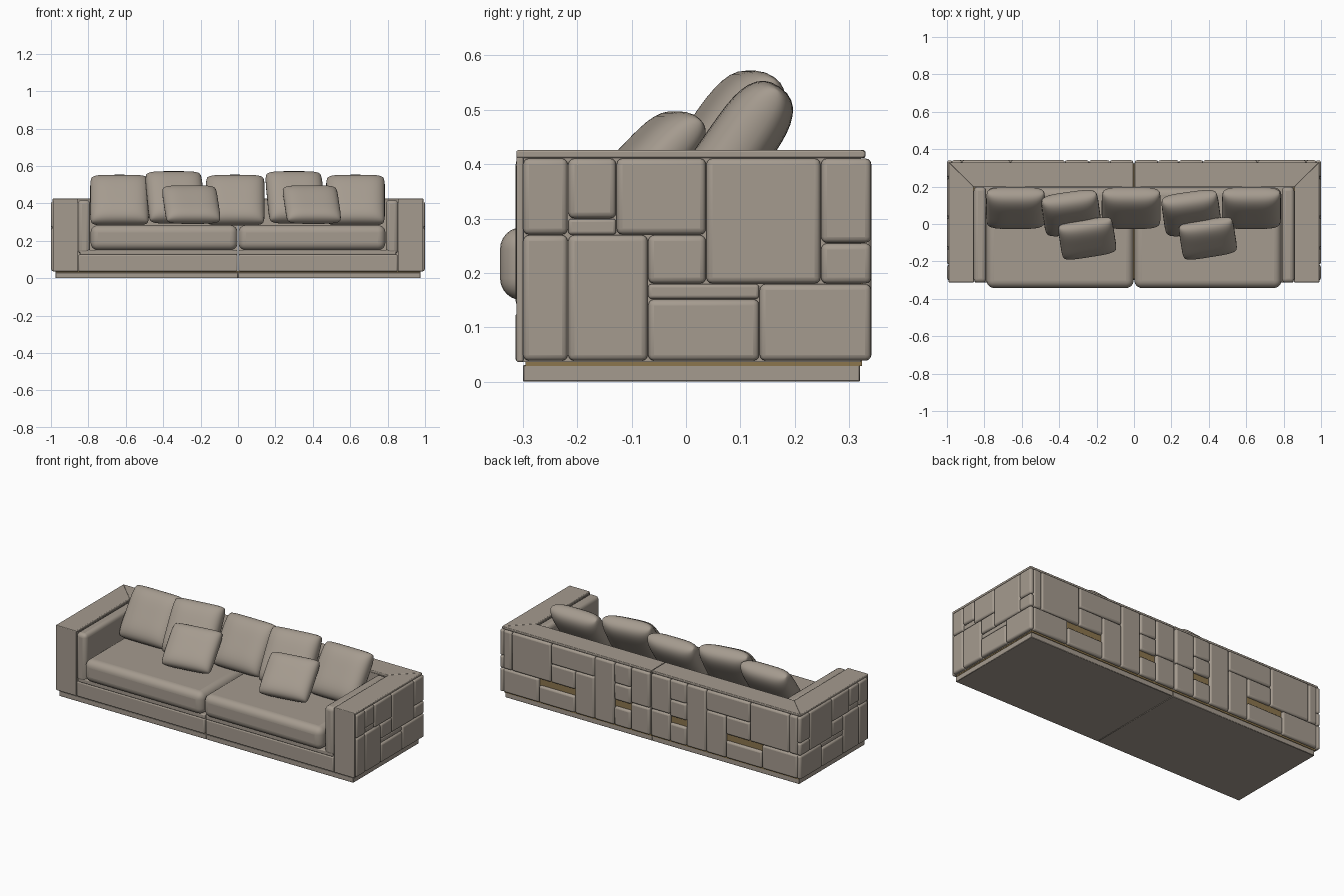
import bpy, bmesh, math
from mathutils import Matrix, Vector

if "Cube" in bpy.data.objects:
    bpy.data.objects.remove(bpy.data.objects["Cube"])


def material(name, rgb):
    m = bpy.data.materials.new(name)
    m.diffuse_color = (*rgb, 1)
    m.use_nodes = True
    m.node_tree.nodes["Principled BSDF"].inputs["Base Color"].default_value = m.diffuse_color
    return m


TAUPE = material("taupe upholstery", (0.376, 0.328, 0.275))
BRONZE = material("bronze trim", (0.262, 0.181, 0.076))


def finish(name, bm, mat, bevel=0.0, seg=3):
    bmesh.ops.recalc_face_normals(bm, faces=bm.faces)
    me = bpy.data.meshes.new(name)
    bm.to_mesh(me)
    bm.free()
    me.materials.append(mat)
    ob = bpy.data.objects.new(name, me)
    bpy.context.collection.objects.link(ob)
    if bevel:
        mod = ob.modifiers.new("soft edges", 'BEVEL')
        mod.width, mod.segments = bevel, seg
    bpy.ops.object.select_all(action='DESELECT')
    ob.select_set(True)
    bpy.context.view_layer.objects.active = ob
    bpy.ops.object.shade_smooth_by_angle(angle=math.radians(40))
    return ob


def prism(name, pts, z0, z1, bevel=0.0, mat=TAUPE, side=1, seg=3):
    """Extrude an xy outline from z0 to z1; side=-1 mirrors it in x."""
    bm = bmesh.new()
    lo = [bm.verts.new((x * side, y, z0)) for x, y in pts]
    hi = [bm.verts.new((x * side, y, z1)) for x, y in pts]
    bm.faces.new(lo)
    bm.faces.new(hi)
    n = len(pts)
    for i in range(n):
        j = (i + 1) % n
        bm.faces.new((lo[i], lo[j], hi[j], hi[i]))
    return finish(name, bm, mat, bevel, seg)


def box(name, x0, x1, y0, y1, z0, z1, bevel=0.0, mat=TAUPE, side=1, seg=3):
    pts = [(x0, y0), (x1, y0), (x1, y1), (x0, y1)]
    return prism(name, pts, z0, z1, bevel, mat, side, seg)


def pillow(name, loc, w, h, t, lean, yaw, n=20):
    """Plump square cushion standing upright, then leaned back and turned."""
    bm = bmesh.new()
    rot = Matrix.Rotation(math.radians(yaw), 4, 'Z') @ Matrix.Rotation(math.radians(-lean), 4, 'X')
    s = [math.sin(math.pi / 2 * (2 * i / n - 1)) for i in range(n + 1)]
    for sign in (1, -1):
        grid = []
        for u in s:
            row = []
            for v in s:
                d = t / 2 * max(0, (1 - u ** 4) * (1 - v ** 4)) ** 0.42
                pinch = 1 - 0.05 * (u * v) ** 6
                p = Vector((u * w / 2 * pinch, sign * d, v * h / 2 * pinch))
                row.append(bm.verts.new(rot @ p + Vector(loc)))
            grid.append(row)
        for i in range(n):
            for j in range(n):
                bm.faces.new((grid[i][j], grid[i + 1][j], grid[i + 1][j + 1], grid[i][j + 1]))
    bmesh.ops.remove_doubles(bm, verts=bm.verts, dist=1e-5)
    return finish(name, bm, TAUPE)


# patchwork layouts: (start, end, bottom, top)
SIDE_PANELS = [
    (-.30, -.217, .27, .411), (-.217, -.128, .30, .411), (-.217, -.128, .27, .30),
    (-.128, .037, .27, .411), (.037, .248, .18, .411), (.248, .341, .255, .411),
    (.248, .341, .18, .255), (-.30, -.217, .038, .27), (-.217, -.07, .038, .27),
    (-.07, .037, .18, .27), (-.07, .135, .152, .18), (-.07, .135, .038, .152),
    (.135, .341, .038, .18)]
BACK_PANELS = [
    (.92, .976, .18, .411), (.66, .92, .18, .411), (.74, .976, .038, .18),
    (.50, .74, .038, .14), (.37, .66, .29, .411), (.50, .66, .18, .29),
    (.37, .50, .038, .29), (.24, .37, .038, .411), (.13, .24, .29, .411),
    (.13, .24, .19, .29), (.13, .24, .038, .15), (.004, .13, .20, .411),
    (.004, .13, .038, .20)]
BACK_SLOTS = [(.50, .74, .14, .18), (.13, .24, .15, .19)]

for side, tag in ((1, "right"), (-1, "left")):
    # plinth and bronze shadow line
    box(f"{tag}_plinth", .0005, .975, -.30, .32, 0, .031, .002, side=side, seg=1)
    box(f"{tag}_bronze_strip", .001, .977, -.295, .324, .029, .039, 0, BRONZE, side)

    # structural arm and back
    box(f"{tag}_arm_core", .857, .98, -.30, .322, .036, .412, side=side)
    box(f"{tag}_back_core", .003, .857, .197, .322, .036, .412, side=side)
    box(f"{tag}_arm_front", .855, .99, -.312, -.299, .036, .424, .004, side=side)

    # mitred top trim
    prism(f"{tag}_arm_top", [(.857, -.312), (.991, -.312), (.991, .33), (.857, .2)],
          .411, .426, .004, side=side)
    prism(f"{tag}_back_top", [(.003, .197), (.857, .197), (.991, .33), (.003, .33)],
          .411, .426, .004, side=side)

    # padded patchwork on the outer side and the back
    for i, (a, b, z0, z1) in enumerate(SIDE_PANELS):
        thin = z1 - z0 < .04
        box(f"{tag}_side_panel_{i}", .972, .992 if thin else .999, a + .0005, b - .0005,
            z0 + .0005, z1 - .0005, .006 if thin else .011, side=side)
    for i, (a, b, z0, z1) in enumerate(BACK_PANELS):
        box(f"{tag}_back_panel_{i}", a + .0005, b - .0005, .315, .341,
            z0 + .0005, z1 - .0005, .011, side=side)
    for i, (a, b, z0, z1) in enumerate(BACK_SLOTS):
        box(f"{tag}_bronze_slot_{i}", a, b, .316, .325, z0 - .005, z1 + .005, 0, BRONZE, side)

    # inner arm pad, seat base and seat cushion
    box(f"{tag}_arm_pad", .79, .857, -.314, .198, .13, .418, .022, side=side, seg=4)
    box(f"{tag}_seat_base", .003, .853, -.314, .198, .036, .127, .008, side=side)
    box(f"{tag}_seat_rail", .003, .845, -.312, .198, .125, .152, .006, side=side)
    box(f"{tag}_seat_cushion", .002, .788, -.342, .195, .150, .284, .04, side=side, seg=6)

# large back cushions
for i, x in enumerate((-.633, -.015, .628)):
    pillow(f"back_cushion_{i}", (x, .085, .417), .315, .305, .125, 35, 0)
for i, x in enumerate((-.335, .307)):
    pillow(f"turned_back_cushion_{i}", (x, .058, .432), .305, .315, .125, 35, 8)

# small scatter cushions
for i, x in enumerate((-.25, .395)):
    pillow(f"scatter_cushion_{i}", (x, -.077, .394), .295, .25, .10, 44, 9)
